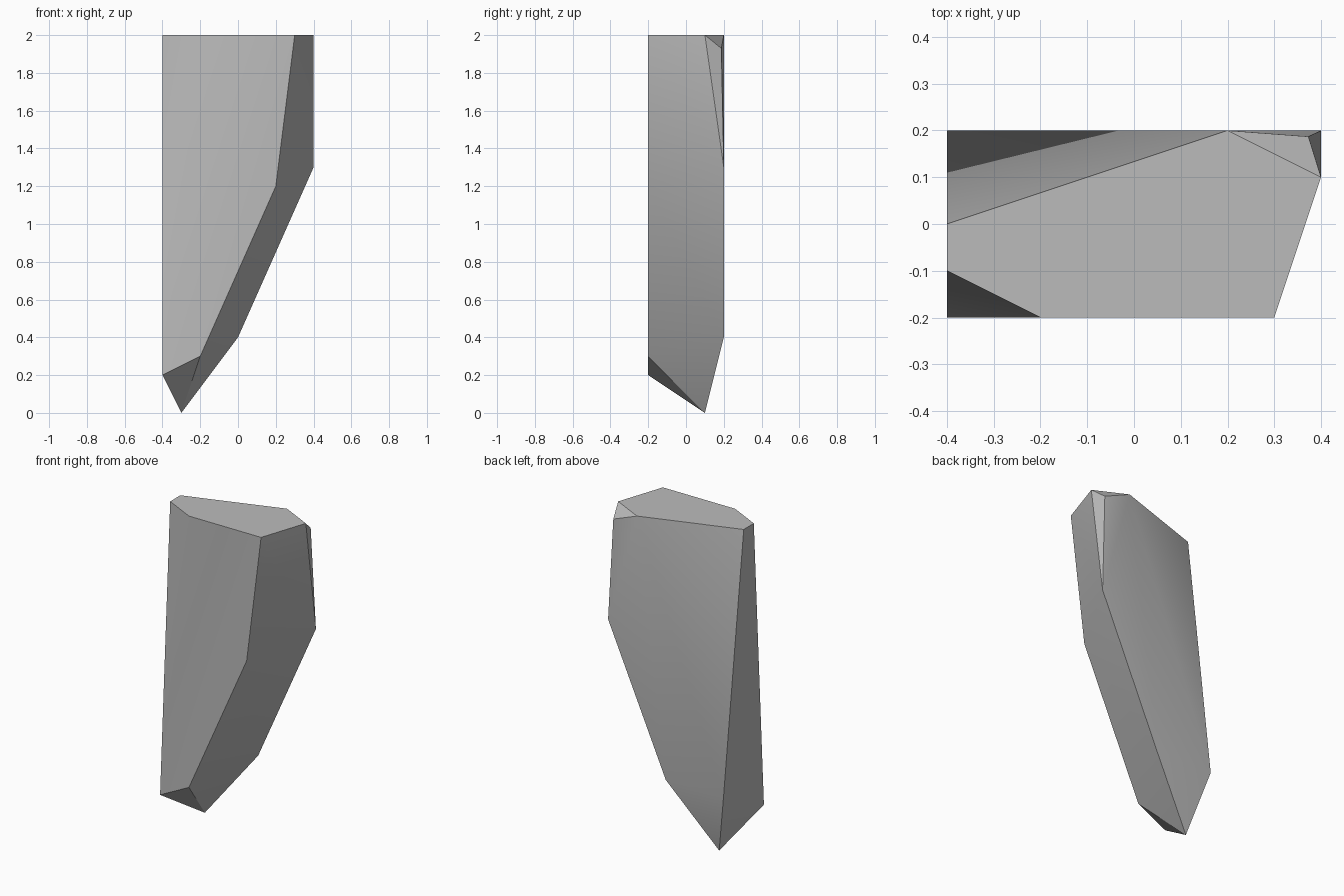
import bpy, bmesh, math

cube = bpy.data.objects.get("Cube")
if cube:
    bpy.data.objects.remove(cube, do_unlink=True)

# Corner points of the shard, grouped by region
top_rim = [(-0.4, 0, 2), (-0.4, -0.1, 2), (-0.2, -0.2, 2),
           (0.3, -0.2, 2), (0.4, 0.1, 2), (0.2, 0.2, 2)]
chipped_corner = [(0.373, 0.187, 1.93)]
front_edge = [(0.2, -0.2, 1.2), (-0.2, -0.2, 0.3), (-0.4, -0.2, 0.2)]
back_edge = [(0.4, 0.2, 1.3), (0, 0.2, 0.4), (-0.4, 0.2, 0.4)]
tip = [(-0.3, 0.1, 0)]

# Wrap the points in a convex rock and merge the flat faces
bm = bmesh.new()
for point in top_rim + chipped_corner + front_edge + back_edge + tip:
    bm.verts.new(point)
bmesh.ops.convex_hull(bm, input=bm.verts[:])
bmesh.ops.dissolve_limit(bm, angle_limit=math.radians(1),
                         verts=bm.verts[:], edges=bm.edges[:])
bmesh.ops.recalc_face_normals(bm, faces=bm.faces[:])
mesh = bpy.data.meshes.new("rock_shard")
bm.to_mesh(mesh)
bm.free()

rock = bpy.data.objects.new("rock_shard", mesh)
bpy.context.collection.objects.link(rock)

# Grey stone
stone = bpy.data.materials.new("grey_stone")
stone.use_nodes = True
colour = (0.5, 0.5, 0.5, 1)
stone.diffuse_color = colour
stone.node_tree.nodes["Principled BSDF"].inputs["Base Color"].default_value = colour
mesh.materials.append(stone)

# Soften shallow edges, keep the steep ones crisp
bpy.ops.object.select_all(action='DESELECT')
rock.select_set(True)
bpy.context.view_layer.objects.active = rock
bpy.ops.object.shade_smooth_by_angle(angle=math.radians(30))
